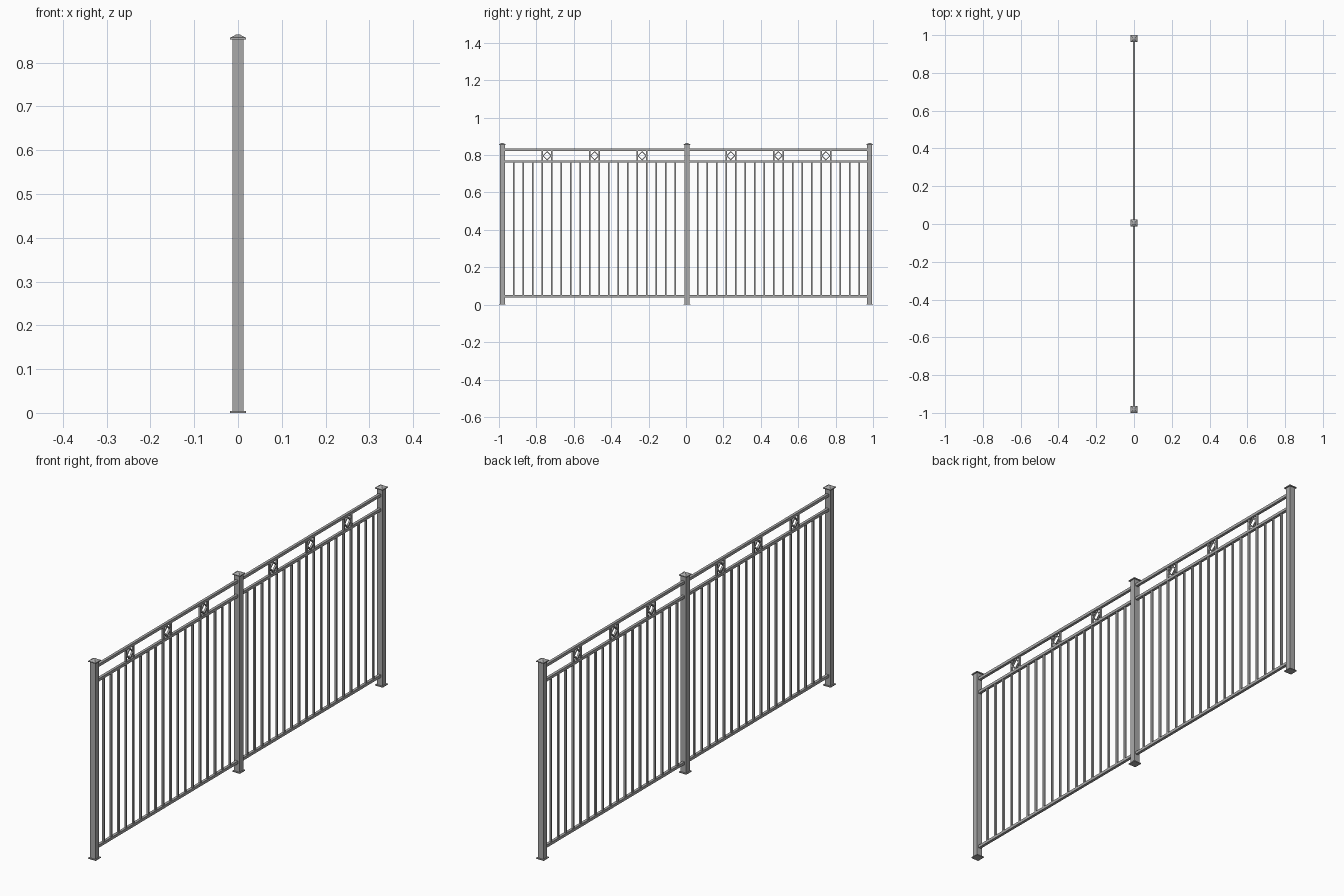
import bpy, bmesh, math
from mathutils import Matrix, Vector

cube = bpy.data.objects.get("Cube")
if cube:
    bpy.data.objects.remove(cube, do_unlink=True)

metal = bpy.data.materials.new("grey_metal")
metal.use_nodes = True
GREY = (0.4, 0.4, 0.4, 1)
metal.diffuse_color = GREY
metal.node_tree.nodes["Principled BSDF"].inputs["Base Color"].default_value = GREY

POSTS = {"front": -0.982, "middle": 0.005, "back": 0.982}
POST_W, CAP_W, RAIL_W, BAR_W = 0.026, 0.036, 0.012, 0.008
Z_TOP, Z_MID, Z_LOW = 0.828, 0.765, 0.045
BARS, PITCH = 18, 0.0508


def finish(name, bm):
    mesh = bpy.data.meshes.new(name)
    bmesh.ops.recalc_face_normals(bm, faces=bm.faces)
    bm.to_mesh(mesh)
    bm.free()
    mesh.materials.append(metal)
    obj = bpy.data.objects.new(name, mesh)
    bpy.context.collection.objects.link(obj)


def box(bm, center, size):
    m = Matrix.Translation(center) @ Matrix.Diagonal((*size, 1))
    bmesh.ops.create_cube(bm, size=1, matrix=m)


def upright(bm, y, z0, z1, w):
    box(bm, (0, y, (z0 + z1) / 2), (w, w, z1 - z0))


def diamond(bm, y, z, radius, thick, depth):
    # Square ring standing on its corner
    rings = []
    for r, x in ((radius, -1), (radius, 1), (radius - thick, 1), (radius - thick, -1)):
        rings.append([bm.verts.new((x * depth / 2,
                                    y + r * math.cos(k * math.pi / 2),
                                    z + r * math.sin(k * math.pi / 2))) for k in range(4)])
    for a, b in zip(rings, rings[1:] + rings[:1]):
        for k in range(4):
            n = (k + 1) % 4
            bm.faces.new((a[k], a[n], b[n], b[k]))


# Posts with foot plates and shallow pyramid caps
for label, y in POSTS.items():
    bm = bmesh.new()
    upright(bm, y, 0, 0.854, POST_W)
    finish(label + "_post", bm)

    bm = bmesh.new()
    upright(bm, y, 0, 0.004, CAP_W)
    finish(label + "_foot_plate", bm)

    bm = bmesh.new()
    upright(bm, y, 0.853, 0.857, CAP_W)
    bmesh.ops.create_cone(bm, cap_ends=True, segments=4,
                          radius1=CAP_W / math.sqrt(2), radius2=0.007, depth=0.007,
                          matrix=Matrix.Translation((0, y, 0.8605)) @ Matrix.Rotation(math.pi / 4, 4, "Z"))
    finish(label + "_post_cap", bm)

# Panels between neighbouring posts
ys = list(POSTS.values())
for label, y0, y1 in zip(("front", "back"), ys, ys[1:]):
    mid = (y0 + y1) / 2
    for part, z in (("top", Z_TOP), ("middle", Z_MID), ("bottom", Z_LOW)):
        bm = bmesh.new()
        box(bm, (0, mid, z), (RAIL_W, y1 - y0, RAIL_W))
        finish(f"{label}_{part}_rail", bm)

    # Balusters
    bm = bmesh.new()
    for i in range(BARS):
        upright(bm, mid + (i - (BARS - 1) / 2) * PITCH, Z_LOW, Z_MID, BAR_W)
    finish(label + "_balusters", bm)

    # Framed diamond ornaments between the upper rails
    bm = bmesh.new()
    for k in (-1, 0, 1):
        y = mid + 5 * k * PITCH
        for side in (-1, 1):
            upright(bm, y + side * PITCH / 2, Z_MID, Z_TOP, BAR_W)
        diamond(bm, y, (Z_TOP + Z_MID) / 2, 0.0255, 0.007, BAR_W)
    finish(label + "_diamond_ornaments", bm)
